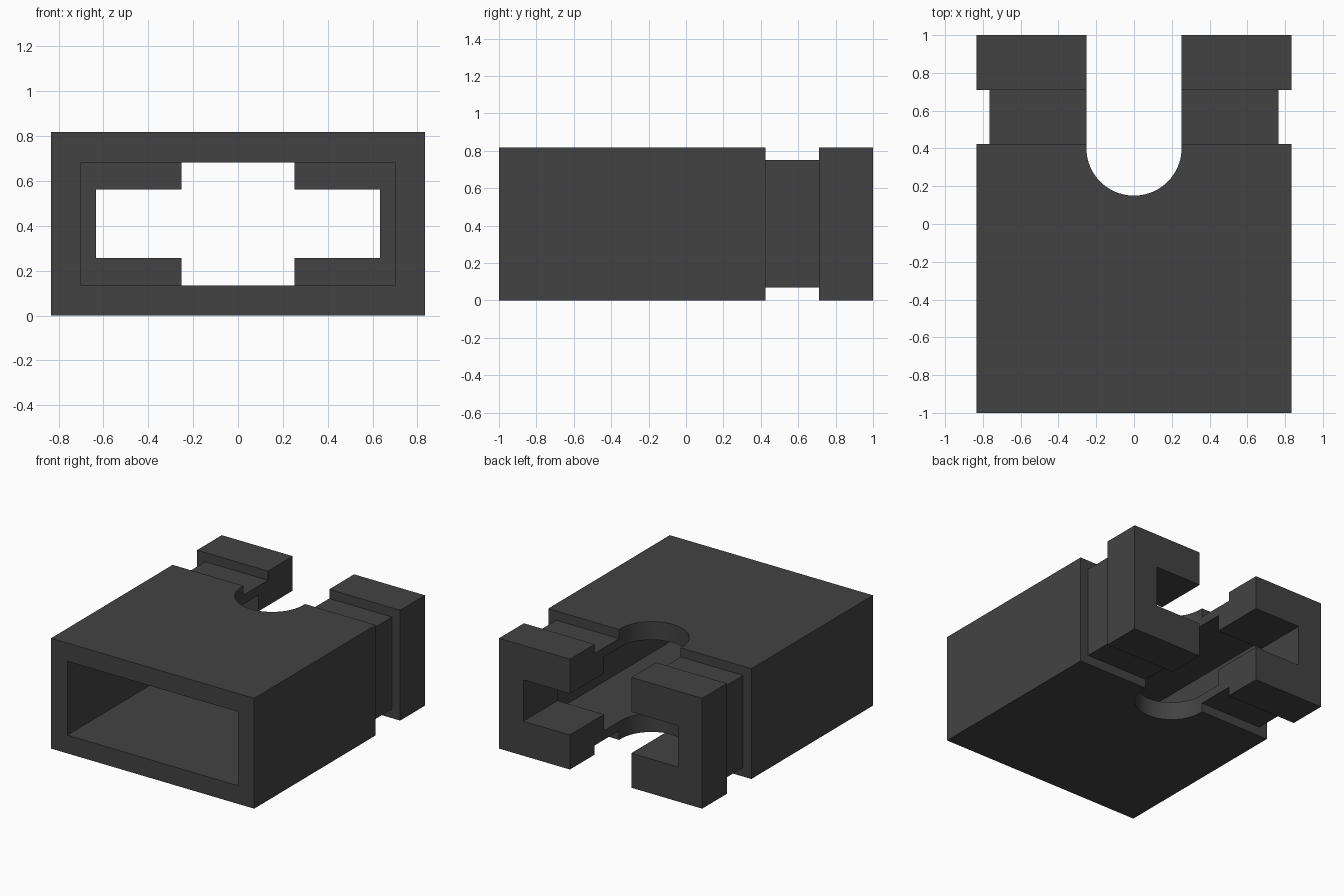
import bpy, bmesh, math

cube = bpy.data.objects.get("Cube")
if cube:
    bpy.data.objects.remove(cube, do_unlink=True)

MID_Z = 0.409                 # height of the long axis
SLOT_R, SLOT_Y = 0.252, 0.402  # slot half width and centre of its round end

grey = bpy.data.materials.new("dark grey")
grey.use_nodes = True
colour = (0.055, 0.055, 0.055, 1)
grey.diffuse_color = colour
grey.node_tree.nodes["Principled BSDF"].inputs["Base Color"].default_value = colour


def add_object(name, bm):
    bmesh.ops.recalc_face_normals(bm, faces=bm.faces)
    mesh = bpy.data.meshes.new(name)
    bm.to_mesh(mesh)
    bm.free()
    mesh.materials.append(grey)
    obj = bpy.data.objects.new(name, mesh)
    bpy.context.collection.objects.link(obj)
    return obj


# Sleeve: rectangular rings (half width, half height, y), outside then back through the bore
rings = [
    (0.833, 0.409, -1.0), (0.833, 0.409, 0.424),   # main block
    (0.766, 0.341, 0.424), (0.766, 0.341, 0.71),   # groove
    (0.833, 0.409, 0.71), (0.833, 0.409, 1.0),     # rear flange
    (0.634, 0.153, 1.0), (0.634, 0.153, 0.60),     # narrow rear bore
    (0.700, 0.274, 0.60), (0.700, 0.274, -1.0),    # wide front bore
]
bm = bmesh.new()
loops = [[bm.verts.new((sx * w, y, MID_Z + sz * h))
          for sx, sz in ((-1, -1), (1, -1), (1, 1), (-1, 1))] for w, h, y in rings]
for i, a in enumerate(loops):
    b = loops[(i + 1) % len(loops)]
    for k in range(4):
        n = (k + 1) % 4
        bm.faces.new((a[k], a[n], b[n], b[k]))
sleeve = add_object("slotted_sleeve", bm)

# Slot cutter: a prism with a round inner end, open at the back
steps = 40
outline = [(SLOT_R, 1.2), (-SLOT_R, 1.2)]
for i in range(steps + 1):
    t = math.pi + math.pi * i / steps
    outline.append((SLOT_R * math.cos(t), SLOT_Y + SLOT_R * math.sin(t)))
bm = bmesh.new()
base = bm.faces.new([bm.verts.new((x, y, -0.2)) for x, y in outline])
top = bmesh.ops.extrude_face_region(bm, geom=[base])["geom"]
bmesh.ops.translate(bm, verts=[v for v in top if isinstance(v, bmesh.types.BMVert)],
                    vec=(0, 0, 1.3))
cutter = add_object("slot_cutter", bm)
cutter.hide_render = True

# Cut the slot through the top and bottom walls
bpy.ops.object.select_all(action='DESELECT')
sleeve.select_set(True)
bpy.context.view_layer.objects.active = sleeve
cut = sleeve.modifiers.new("slot", 'BOOLEAN')
cut.operation = 'DIFFERENCE'
cut.solver = 'EXACT'
cut.object = cutter
bpy.ops.object.modifier_apply(modifier=cut.name)
bpy.data.objects.remove(cutter, do_unlink=True)

# Smooth the round end while keeping the corners sharp
bpy.ops.object.shade_smooth_by_angle(angle=math.radians(30))
